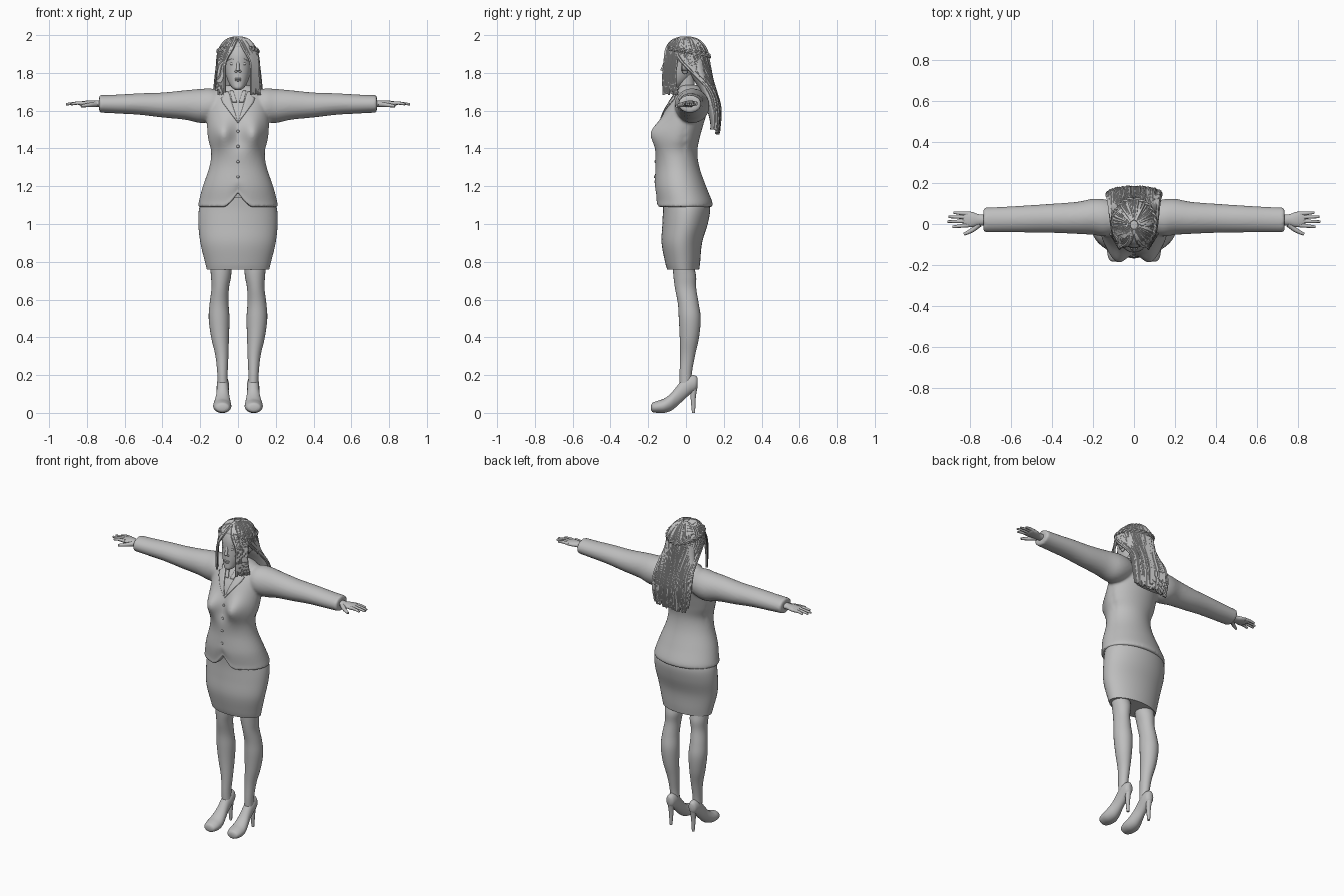
import bpy, bmesh, math, random
from mathutils import Vector, Matrix

if "Cube" in bpy.data.objects:
    bpy.data.objects.remove(bpy.data.objects["Cube"])
random.seed(4)

GREY = (0.52, 0.52, 0.52, 1)
mat = bpy.data.materials.new("plain grey")
mat.use_nodes = True
mat.diffuse_color = GREY
mat.node_tree.nodes["Principled BSDF"].inputs["Base Color"].default_value = GREY
parts = []


def finish(name, bm):
    bmesh.ops.recalc_face_normals(bm, faces=bm.faces)
    me = bpy.data.meshes.new(name)
    bm.to_mesh(me)
    bm.free()
    me.materials.append(mat)
    ob = bpy.data.objects.new(name, me)
    bpy.context.collection.objects.link(ob)
    parts.append(ob)
    return ob


def spline(keys, steps=5):
    """Smooth interpolation through tuples of any length."""
    out = []
    for i in range(len(keys) - 1):
        a, b = keys[max(i - 1, 0)], keys[i]
        c, d = keys[i + 1], keys[min(i + 2, len(keys) - 1)]
        for k in range(steps):
            t = k / steps
            out.append(tuple(q + t / 2 * (r - p + t * (2 * p - 5 * q + 4 * r - s + t * (3 * (q - r) + s - p)))
                             for p, q, r, s in zip(a, b, c, d)))
    return out + [tuple(keys[-1])]


def skin(bm, rings):
    rows = [[bm.verts.new(p) for p in ring] for ring in rings]
    n = len(rows[0])
    for a, b in zip(rows, rows[1:]):
        for i in range(n):
            j = (i + 1) % n
            bm.faces.new((a[i], a[j], b[j], b[i]))
    bm.faces.new(rows[0])
    bm.faces.new(rows[-1])


def loft(bm, axis, keys, n=32, shape=None, side=1):
    """Ellipse rings along an axis; key = position, centre 1, centre 2, radius 1, radius 2."""
    rings = []
    for t, c1, c2, r1, r2 in spline(keys):
        ring = []
        for i in range(n):
            a = math.tau * i / n
            u, v = c1 + r1 * math.cos(a), c2 + r2 * math.sin(a)
            p = Vector({"x": (t, u, v), "y": (u, t, v), "z": (u, v, t)}[axis])
            p = shape(p) if shape else p
            p.x *= side
            ring.append(p)
        rings.append(ring)
    skin(bm, rings)


def tube(bm, pts, r0, r1, n=6, steps=4):
    path = [Vector(p) for p in spline(pts, steps)]
    rings = []
    for k, p in enumerate(path):
        d = (path[min(k + 1, len(path) - 1)] - path[max(k - 1, 0)]).normalized()
        u = d.cross(Vector((0.3, 1, 0.2))).normalized()
        v = d.cross(u)
        r = r0 + (r1 - r0) * k / (len(path) - 1)
        rings.append([p + r * (math.cos(math.tau * i / n) * u + math.sin(math.tau * i / n) * v) for i in range(n)])
    skin(bm, rings)


def ball(bm, centre, radii, seg=20):
    m = Matrix.Translation(centre) @ Matrix.Diagonal((*radii, 1))
    return bmesh.ops.create_uvsphere(bm, u_segments=seg, v_segments=seg // 2, radius=1, matrix=m)["verts"]


def bust(p):
    if p.y < 0:
        p.y -= 0.066 * math.exp(-((abs(p.x) - 0.083) / 0.058) ** 2 - ((p.z - 1.48) / 0.075) ** 2)
    return p


# Jacket: torso and sleeves fused into one smooth shell
bm = bmesh.new()
loft(bm, "z", [(1.09, 0, -.01, .212, .15), (1.12, 0, -.01, .207, .148), (1.2, 0, -.03, .186, .136),
               (1.3, 0, -.045, .152, .116), (1.38, 0, -.05, .142, .11), (1.45, 0, -.035, .158, .106),
               (1.52, 0, -.02, .164, .11), (1.6, 0, 0, .165, .112), (1.67, 0, .02, .16, .09),
               (1.715, 0, .025, .11, .065), (1.735, 0, .02, .06, .05)], 64, bust)
for s in (1, -1):
    loft(bm, "x", [(.07, .03, 1.64, .07, .06), (.14, .03, 1.63, .09, .087), (.2, .035, 1.625, .088, .09),
                   (.28, .03, 1.63, .078, .078), (.4, .028, 1.63, .071, .066), (.52, .025, 1.635, .066, .057),
                   (.64, .022, 1.635, .062, .05), (.735, .02, 1.636, .06, .046)], 32, None, s)
jacket = finish("jacket", bm)
mod = jacket.modifiers.new("fuse", "REMESH")
mod.mode, mod.voxel_size = "VOXEL", 0.008
mod = jacket.modifiers.new("soften", "SMOOTH")
mod.factor, mod.iterations = 0.5, 4
dg = bpy.context.evaluated_depsgraph_get()
baked = bpy.data.meshes.new_from_object(jacket.evaluated_get(dg))
jacket.modifiers.clear()
jacket.data = baked

# Cutaway at the front of the hem
for v in baked.vertices:
    if v.co.y < -.04 and v.co.z < 1.24:
        low = min(1, (1.24 - v.co.z) / .14)
        v.co.z += .075 * low * max(0, 1 - abs(v.co.x) / .075) ** 1.5
bpy.context.view_layer.update()


def front_y(x, z):
    hit, loc, _, _ = jacket.ray_cast((x, -1, z), (0, 1, 0))
    return loc.y if hit else -0.05


def plate(name, left, right, z0, z1, rows=14, cols=4):
    """Thin panel lying on the jacket front between two x(t) edges."""
    bm = bmesh.new()
    grid = []
    for i in range(rows + 1):
        t = i / rows
        z = z0 + (z1 - z0) * t
        xs = [left(t) + (right(t) - left(t)) * j / cols for j in range(cols + 1)]
        grid.append([bm.verts.new((x, front_y(x, z) - .004, z)) for x in xs])
    for a, b in zip(grid, grid[1:]):
        for j in range(cols):
            bm.faces.new((a[j], a[j + 1], b[j + 1], b[j]))
    mod = finish(name, bm).modifiers.new("thickness", "SOLIDIFY")
    mod.thickness, mod.offset = 0.006, 0


# Lapels, shirt collar and buttons
for s, word in ((1, "left"), (-1, "right")):
    plate(word + "_lapel", lambda t: s * .05 * t, lambda t: s * (.05 * t + .05 * min(1, t * 1.5) - .02 * (t > .8)),
          1.535, 1.70)
    plate(word + "_shirt_collar", lambda t: s * (.006 + .02 * t), lambda t: s * (.03 + .012 * t), 1.645, 1.705, 6)
bm = bmesh.new()
for z in (1.49, 1.41, 1.33, 1.25):
    ball(bm, (0, front_y(0, z) - .001, z), (.008, .005, .008), 12)
finish("buttons", bm)

# Skirt
bm = bmesh.new()
loft(bm, "z", [(.76, 0, -.015, .165, .085), (.8, 0, -.018, .175, .093), (.9, 0, -.022, .199, .107),
               (1.0, 0, -.005, .21, .12), (1.08, 0, .003, .206, .125), (1.14, 0, -.005, .185, .12)], 48)
finish("skirt", bm)

# Legs, shoes and hands, one for each side
for s, word in ((1, "left"), (-1, "right")):
    bm = bmesh.new()
    loft(bm, "z", [(.12, .08, .0, .028, .033), (.2, .082, -.002, .027, .032), (.3, .085, .008, .034, .039),
                   (.4, .095, .018, .047, .051), (.5, .1, .02, .055, .058), (.58, .1, .012, .05, .055),
                   (.66, .094, -.002, .046, .056), (.72, .09, -.006, .053, .06), (.77, .09, -.012, .056, .057),
                   (.85, .09, -.015, .056, .055)], 24, None, s)
    finish(word + "_leg", bm)
    bm = bmesh.new()
    loft(bm, "y", [(-.184, .082, .028, .02, .014), (-.176, .083, .029, .036, .025), (-.15, .083, .032, .046, .032),
                   (-.115, .083, .038, .048, .038), (-.08, .082, .057, .042, .046), (-.05, .081, .086, .035, .053),
                   (-.02, .081, .118, .032, .057), (.02, .08, .148, .032, .051), (.05, .08, .157, .026, .04),
                   (.062, .08, .16, .012, .025)], 24, None, s)
    finish(word + "_shoe", bm)
    bm = bmesh.new()
    tube(bm, [(s * .08, .042, .14), (s * .08, .038, .08), (s * .08, .04, 0)], .02, .008, 12)
    finish(word + "_shoe_heel", bm)
    bm = bmesh.new()
    loft(bm, "x", [(.7, .02, 1.637, .026, .02), (.755, .02, 1.637, .027, .017), (.79, .022, 1.638, .037, .016),
                   (.825, .023, 1.637, .037, .013), (.838, .024, 1.636, .03, .008)], 20, None, s)
    for y, tip, spread in ((-.006, .885, -.008), (.014, .91, -.002), (.033, .905, .002), (.05, .88, .006)):
        tube(bm, [(s * .81, y, 1.638), (s * .85, y + spread * .5, 1.64), (s * tip, y + spread, 1.634)], .0115, .006, 8)
    tube(bm, [(s * .755, .0, 1.634), (s * .79, -.03, 1.63), (s * .83, -.05, 1.624)], .016, .007, 8)
    finish(word + "_hand", bm)

# Head with neck, nose, lips, eyes and ears
bm = bmesh.new()
loft(bm, "z", [(1.64, 0, .015, .052, .045), (1.7, 0, .005, .045, .045), (1.8, 0, -.01, .046, .05)], 24)
loft(bm, "z", [(1.71, 0, -.09, .014, .022), (1.722, 0, -.08, .032, .042), (1.75, 0, -.058, .05, .063),
               (1.79, 0, -.042, .064, .078), (1.84, 0, -.03, .073, .087), (1.9, 0, -.02, .077, .093),
               (1.95, 0, -.015, .06, .075), (1.975, 0, -.01, .025, .03)], 32)
tube(bm, [(0, -.108, 1.865), (0, -.118, 1.835), (0, -.126, 1.81)], .006, .011, 10)
ball(bm, (0, -.119, 1.769), (.02, .008, .005), 14)
ball(bm, (0, -.117, 1.76), (.017, .008, .005), 14)
for s in (1, -1):
    ball(bm, (s * .01, -.118, 1.807), (.008, .008, .006), 12)
    ball(bm, (s * .03, -.104, 1.848), (.014, .007, .007), 14)
    tube(bm, [(s * .014, -.11, 1.866), (s * .032, -.105, 1.873), (s * .05, -.092, 1.866)], .004, .003)
    ball(bm, (s * .082, -.005, 1.825), (.01, .02, .032), 14)
finish("head", bm)

# Hair cap, open at the face
C, R = Vector((0, -.004, 1.865)), Vector((.105, .12, .123))
bm = bmesh.new()
shell = ball(bm, C, R, 40)
bmesh.ops.delete(bm, geom=[v for v in shell if v.co.z < 1.80 or (v.co.y < -.03 and v.co.z < 1.925)], context="VERTS")
finish("hair_cap", bm).modifiers.new("thickness", "SOLIDIFY").thickness = .01

# Long hair hanging down the back
bm = bmesh.new()
loft(bm, "z", [(1.5, 0, .15, .112, .022), (1.54, 0, .152, .128, .025), (1.62, 0, .14, .132, .033),
               (1.72, 0, .105, .122, .04), (1.8, 0, .07, .11, .05), (1.88, 0, .05, .095, .06)], 40)
finish("hair_back", bm)


def on_cap(az, el, k=1.0):
    a, e = math.radians(az), math.radians(el)
    d = Vector((math.sin(a) * math.cos(e), -math.cos(a) * math.cos(e), math.sin(e)))
    return C + k * d * R


# Separate locks, falling from the parting: face-framing ones, then those down the back
bm = bmesh.new()
for s in (1, -1):
    locks = []
    for i in range(16):
        f = i / 15
        az, k = 12 + 56 * f, random.uniform(1, 1.04)
        locks.append([on_cap(az, 80, .99), on_cap(az, 55, k), on_cap(20 + 48 * f, 30, k),
                      Vector((.066 + .036 * f, -.112 + .062 * f, 1.86)),
                      Vector((.07 + .036 * f, -.12 + .062 * f, 1.78)),
                      Vector((.07 + .045 * f, -.118 + .07 * f, 1.70 + random.uniform(-.02, .02)))])
    for i in range(30):
        az = 64 + 115 * i / 29
        k = random.uniform(.99, 1.04)
        w = (180 - az) / 116
        bulge = math.sqrt(1 - w * w) + random.uniform(-.05, .15)
        locks.append([on_cap(az, 80, .99), on_cap(az, 55, k), on_cap(az, 28, k), on_cap(az + 14 * w, 0, k),
                      Vector((.124 * w, .105 + .042 * bulge, 1.72)), Vector((.134 * w, .144 + .034 * bulge, 1.61)),
                      Vector((.118 * w, .148 + .024 * bulge, random.uniform(1.475, 1.52)))])
    for pts in locks:
        tube(bm, [(s * p.x, p.y, p.z) for p in pts], .009, .006)
finish("hair_locks", bm)

# Braids wrapping from the temples to the back of the head
bm = bmesh.new()
for s in (1, -1):
    for phase in (0, math.pi):
        pts = []
        for i in range(29):
            az, w = 40 + 140 * i / 28, i * 1.1 + phase
            p = on_cap(az, 30 - 20 * i / 28 + 3 * math.sin(w), 1.06 + .04 * math.cos(w))
            pts.append((s * p.x, p.y, p.z))
        tube(bm, pts, .009, .008, 6, 2)
finish("hair_braids", bm)

# Smooth shading with crisp edges
bpy.ops.object.select_all(action="DESELECT")
for ob in parts:
    ob.select_set(True)
bpy.context.view_layer.objects.active = jacket
bpy.ops.object.shade_smooth_by_angle(angle=math.radians(45))
